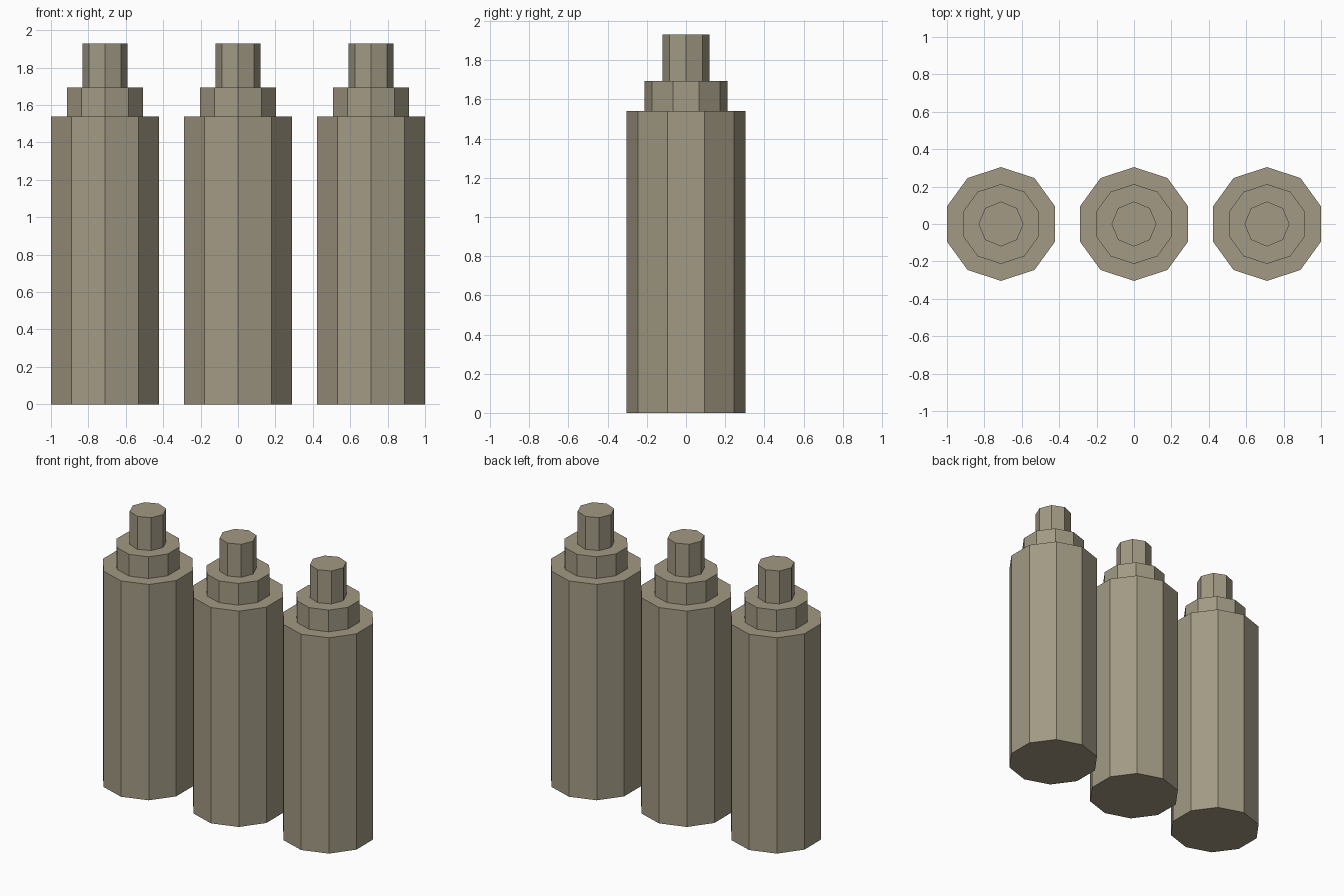
import bpy

if "Cube" in bpy.data.objects:
    bpy.data.objects.remove(bpy.data.objects["Cube"])

# Part name, number of sides, radius, bottom z, top z
PARTS = [
    ("bottle_body", 10, 0.304, 0.0, 1.54),
    ("bottle_neck", 10, 0.213, 1.54, 1.695),
    ("bottle_cap", 8, 0.12, 1.695, 1.93),
]


def prism(name, sides, radius, z0, z1, x):
    bpy.ops.mesh.primitive_cylinder_add(
        vertices=sides, radius=radius, depth=z1 - z0,
        location=(x, 0, (z0 + z1) / 2))
    obj = bpy.context.object
    obj.name = name
    # Muted khaki paint
    obj.data.materials.append(khaki)


khaki = bpy.data.materials.new("khaki")
khaki.diffuse_color = (0.36, 0.32, 0.23, 1)
khaki.use_nodes = True
khaki.node_tree.nodes["Principled BSDF"].inputs["Base Color"].default_value = khaki.diffuse_color

# Three identical stepped bottles in a row
for label, x in (("left", -0.711), ("middle", 0.0), ("right", 0.711)):
    for name, sides, radius, z0, z1 in PARTS:
        prism(f"{label}_{name}", sides, radius, z0, z1, x)
